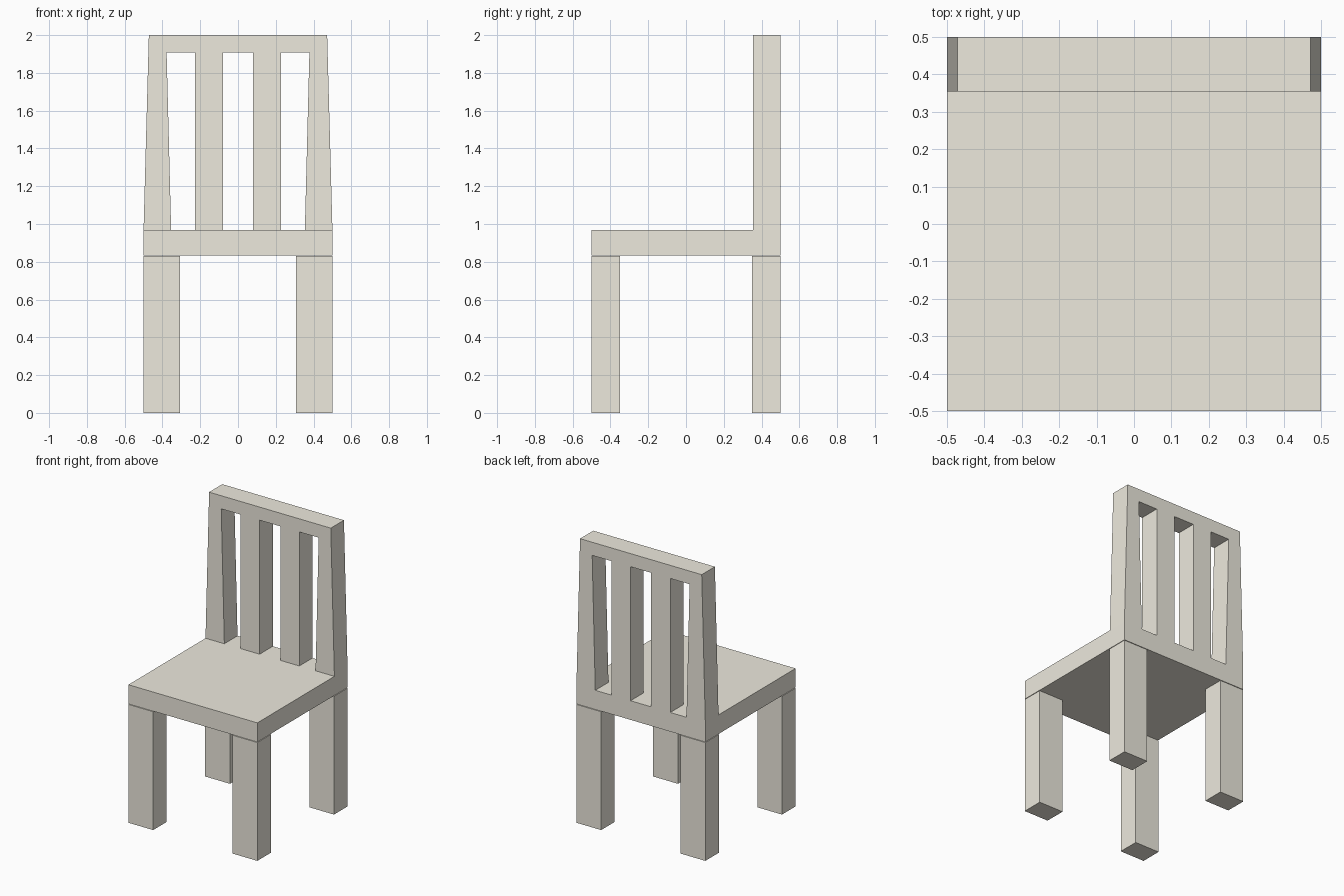
import bpy
import bmesh

if "Cube" in bpy.data.objects:
    bpy.data.objects.remove(bpy.data.objects["Cube"])

LEG_TOP, SEAT_BOTTOM, SEAT_TOP, TOP = 0.83, 0.834, 0.968, 2.0

# Pale warm paint shared by all parts
paint = bpy.data.materials.new("pale_wood")
paint.diffuse_color = (0.85, 0.82, 0.73, 1)
paint.use_nodes = True
paint.node_tree.nodes["Principled BSDF"].inputs["Base Color"].default_value = paint.diffuse_color


def prism(name, profile, y0, y1):
    """Extrude an x-z outline from y0 to y1."""
    bm = bmesh.new()
    face = bm.faces.new([bm.verts.new((x, y0, z)) for x, z in profile])
    ext = bmesh.ops.extrude_face_region(bm, geom=[face])
    verts = [v for v in ext["geom"] if isinstance(v, bmesh.types.BMVert)]
    bmesh.ops.translate(bm, verts=verts, vec=(0, y1 - y0, 0))
    bmesh.ops.recalc_face_normals(bm, faces=bm.faces)
    mesh = bpy.data.meshes.new(name)
    bm.to_mesh(mesh)
    bm.free()
    mesh.materials.append(paint)
    obj = bpy.data.objects.new(name, mesh)
    bpy.context.collection.objects.link(obj)
    return obj


def box(name, x0, x1, y0, y1, z0, z1):
    return prism(name, [(x0, z0), (x1, z0), (x1, z1), (x0, z1)], y0, y1)


# Seat slab
box("seat", -0.5, 0.5, -0.5, 0.5, SEAT_BOTTOM, SEAT_TOP)

# Four legs, flush with the seat corners, with a hairline joint below the seat
for side, sx in (("left", -1), ("right", 1)):
    x0, x1 = sorted((sx * 0.308, sx * 0.5))
    for end, sy in (("front", -1), ("back", 1)):
        y0, y1 = sorted((sy * 0.35, sy * 0.5))
        box(f"{end}_{side}_leg", x0, x1, y0, y1, 0, LEG_TOP)

# Backrest: tapered posts, two slats and a top rail as one comb-shaped outline
RAIL = 1.908
half = [(0.08, RAIL), (0.08, SEAT_TOP), (0.228, SEAT_TOP), (0.228, RAIL),
        (0.378, RAIL), (0.354, SEAT_TOP), (0.5, SEAT_TOP), (0.472, TOP)]
outline = half + [(-x, z) for x, z in reversed(half)]
prism("backrest", outline, 0.354, 0.5)
